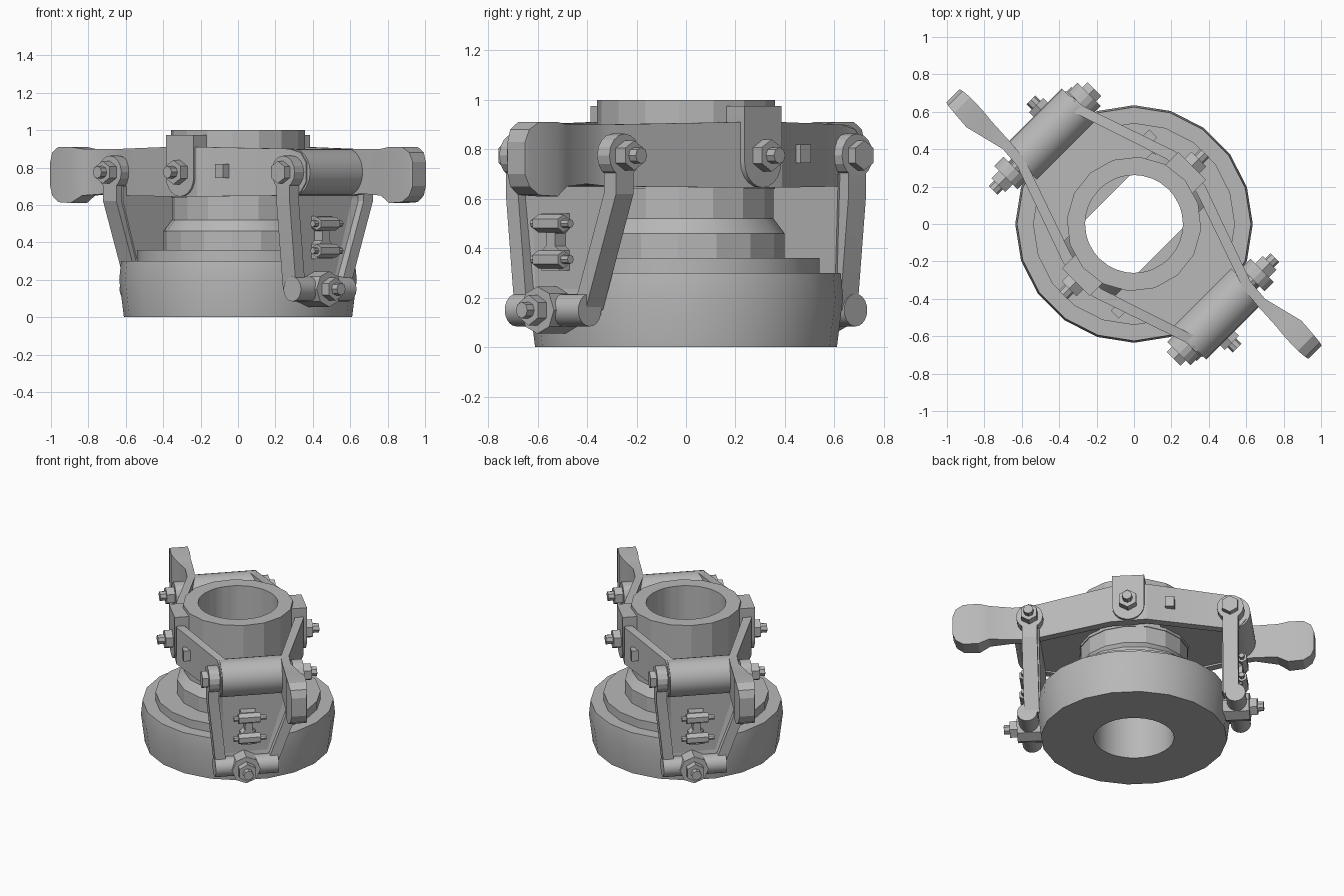
import bpy, bmesh, math
from mathutils import Matrix, Vector

if "Cube" in bpy.data.objects:
    bpy.data.objects.remove(bpy.data.objects["Cube"])

steel = bpy.data.materials.new("grey_steel")
steel.use_nodes = True
GREY = (0.48, 0.48, 0.48, 1)
steel.diffuse_color = GREY
steel.node_tree.nodes["Principled BSDF"].inputs["Base Color"].default_value = GREY


def finish(name, bm, matrix=Matrix(), smooth=20):
    """Turn a bmesh into a named, shaded object."""
    bmesh.ops.recalc_face_normals(bm, faces=bm.faces)
    bm.transform(matrix)
    mesh = bpy.data.meshes.new(name)
    bm.to_mesh(mesh)
    bm.free()
    mesh.materials.append(steel)
    obj = bpy.data.objects.new(name, mesh)
    bpy.context.collection.objects.link(obj)
    bpy.ops.object.select_all(action="DESELECT")
    obj.select_set(True)
    bpy.context.view_layer.objects.active = obj
    bpy.ops.object.shade_smooth_by_angle(angle=math.radians(smooth))
    return obj


def loft(name, rings, matrix=Matrix(), closed=False, smooth=20):
    """Skin a list of equal-length rings; cap the ends or close the loop."""
    bm = bmesh.new()
    loops = [[bm.verts.new(p) for p in ring] for ring in rings]
    pairs = list(zip(loops, loops[1:])) + ([(loops[-1], loops[0])] if closed else [])
    for a, b in pairs:
        for i in range(len(a)):
            j = (i + 1) % len(a)
            bm.faces.new((a[i], a[j], b[j], b[i]))
    if not closed:
        bm.faces.new(loops[0])
        bm.faces.new(loops[-1])
    return finish(name, bm, matrix, smooth)


def lathe(name, profile, sides, offset=0, smooth=20):
    """Revolve a closed (radius, height) profile around z."""
    rings = []
    for i in range(sides):
        a = math.radians(offset) + math.tau * i / sides
        rings.append([(r * math.cos(a), r * math.sin(a), z) for r, z in profile])
    return loft(name, rings, closed=True, smooth=smooth)


def rod(name, start, end, radius, sides, matrix):
    """Cylinder or hex prism between two points."""
    start, end = Vector(start), Vector(end)
    axis = end - start
    bm = bmesh.new()
    bmesh.ops.create_cone(bm, cap_ends=True, segments=sides, radius1=radius,
                          radius2=radius, depth=axis.length)
    turn = axis.to_track_quat("Z", "Y").to_matrix().to_4x4()
    return finish(name, bm, matrix @ Matrix.Translation((start + end) / 2) @ turn)


def box(name, lo, hi, matrix):
    rings = [[(x, lo[1], lo[2]), (x, hi[1], lo[2]), (x, hi[1], hi[2]), (x, lo[1], hi[2])]
             for x in (lo[0], hi[0])]
    return loft(name, rings, matrix)


# Central body: base drum, stepped neck and collar, bored through
BORE = 0.265
lathe("base_drum", [(BORE, 0), (0.61, 0), (0.635, 0.2), (0.625, 0.3), (BORE, 0.3)], 20)
lathe("base_step", [(BORE, 0.28), (0.54, 0.28), (0.54, 0.36), (BORE, 0.36)], 20)
lathe("neck", [(BORE, 0.34), (0.4, 0.34), (0.4, 0.46), (0.355, 0.52),
               (0.355, 0.66), (BORE, 0.66)], 16, 18)
lathe("collar", [(BORE, 0.64), (0.36, 0.64), (0.36, 1), (BORE, 1)], 16, 18)
lathe("bore_lining", [(BORE - 0.003, 0), (BORE + 0.003, 0),
                      (BORE + 0.003, 1), (BORE - 0.003, 1)], 32)

# Arm stations: along, across, thickness, bottom, top
ARM = [(-1.17, -0.2, 0.1, 0.7, 0.83), (-1.15, -0.2, 0.11, 0.65, 0.88),
       (-1.1, -0.2, 0.12, 0.615, 0.91), (-1.0, -0.205, 0.125, 0.61, 0.91),
       (-0.93, -0.2, 0.1, 0.65, 0.9), (-0.78, -0.185, 0.055, 0.66, 0.9),
       (-0.66, -0.195, 0.055, 0.65, 0.9), (-0.12, -0.385, 0.06, 0.645, 0.91),
       (0.12, -0.4, 0.06, 0.645, 0.91), (0.64, -0.225, 0.055, 0.65, 0.9),
       (0.72, -0.22, 0.055, 0.67, 0.88), (0.76, -0.22, 0.055, 0.72, 0.83)]
PIN_U, PIN_Z = 0.66, 0.775

# Each half repeats, turned half way round the body
for side, turn in (("front", -45), ("rear", 135)):
    m = Matrix.Rotation(math.radians(turn), 4, "Z")

    # Bent lever arm with a thick rounded handle
    rings = [[(u, v - t / 2, lo), (u, v + t / 2, lo), (u, v + t / 2, hi), (u, v - t / 2, hi)]
             for u, v, t, lo, hi in ARM]
    loft(side + "_lever_arm", rings, m)
    box(side + "_arm_stop", (0.24, -0.415, 0.745), (0.3, -0.33, 0.82), m)

    # Pivot lug with round bottom, clamped over the middle of the arm
    arc = [(0.105 * math.cos(a), 0.75 + 0.105 * math.sin(a))
           for a in (math.pi + math.pi * i / 10 for i in range(11))]
    outline = [(0.105, 0.975), (-0.105, 0.975)] + arc
    loft(side + "_pivot_lug", [[(u, v, z) for u, z in outline] for v in (-0.44, -0.33)], m)
    rod(side + "_lug_nut", (0, -0.43, PIN_Z), (0, -0.49, PIN_Z), 0.065, 6, m)
    rod(side + "_lug_bolt", (0, -0.48, PIN_Z), (0, -0.535, PIN_Z), 0.033, 8, m)

    # Web between the arms and the hinge barrel
    web = [(0.2, -0.36), (0.62, -0.21), (0.62, 0.19), (0.2, 0.34)]
    loft(side + "_web", [[(u, v, z) for u, v in web] for z in (0.66, 0.71)], m)

    # Hinge barrel with a nut at each end
    rod(side + "_hinge_barrel", (PIN_U, -0.24, PIN_Z), (PIN_U, 0.2, PIN_Z), 0.125, 24, m)
    rod(side + "_hinge_pin", (PIN_U, -0.34, PIN_Z), (PIN_U, 0.405, PIN_Z), 0.033, 8, m)
    rod(side + "_hinge_nut_a", (PIN_U, -0.31, PIN_Z), (PIN_U, -0.36, PIN_Z), 0.06, 6, m)
    rod(side + "_hinge_nut_b", (PIN_U, 0.3, PIN_Z), (PIN_U, 0.365, PIN_Z), 0.06, 6, m)

    # Hanging links: round eye on top, bar leaning in to the crossbar
    for tag, top, foot in (("a", -0.285, -0.235), ("b", 0.275, 0.1)):
        rod(side + "_link_eye_" + tag, (PIN_U, top - 0.035, PIN_Z),
            (PIN_U, top + 0.035, PIN_Z), 0.088, 16, m)
        rings = [[(0.61, v - 0.035, z), (0.71, v - 0.035, z), (0.71, v + 0.035, z),
                  (0.61, v + 0.035, z)] for v, z in ((top, PIN_Z), (top, 0.62), (foot, 0.15))]
        loft(side + "_link_bar_" + tag, rings, m)

    # Tapered plate between the links, with a sunk panel
    plate = [(-0.25, 0.18), (0.12, 0.18), (0.27, 0.62), (0.27, 0.7), (-0.27, 0.7)]
    obj = loft(side + "_plate", [[(u, v, z) for v, z in plate] for u in (0.6, 0.675)], m)
    bm = bmesh.new()
    bm.from_mesh(obj.data)
    outward = m @ Vector((1, 0, 0))
    panel = [f for f in bm.faces if f.normal.dot(outward) > 0.99]
    bmesh.ops.inset_region(bm, faces=panel, thickness=0.07, depth=-0.015)
    bm.to_mesh(obj.data)
    bm.free()

    # Shackle on the plate: waisted strap and two cross bolts
    strap = [(0.05, 0.31), (0.05, 0.39), (0.025, 0.41), (0.025, 0.46), (0.05, 0.48), (0.05, 0.54)]
    outline = [(w - 0.055, z) for w, z in strap] + [(-w - 0.055, z) for w, z in reversed(strap)]
    loft(side + "_shackle", [[(u, v, z) for v, z in outline] for u in (0.65, 0.72)], m)
    for tag, z in (("low", 0.355), ("high", 0.5)):
        rod(side + "_shackle_bolt_" + tag, (0.72, -0.155, z), (0.72, 0.06, z), 0.018, 8, m)
        rod(side + "_shackle_nut_" + tag, (0.72, -0.125, z), (0.72, 0.02, z), 0.036, 6, m)

    # Bottom crossbar with its central bolt
    rod(side + "_crossbar", (0.69, -0.28, 0.15), (0.69, 0.14, 0.15), 0.066, 20, m)
    rod(side + "_crossbar_boss", (0.55, -0.08, 0.15), (0.77, -0.08, 0.15), 0.095, 8, m)
    rod(side + "_crossbar_nut", (0.76, -0.08, 0.15), (0.82, -0.08, 0.15), 0.062, 6, m)
    rod(side + "_crossbar_bolt", (0.8, -0.08, 0.15), (0.86, -0.08, 0.15), 0.033, 8, m)
